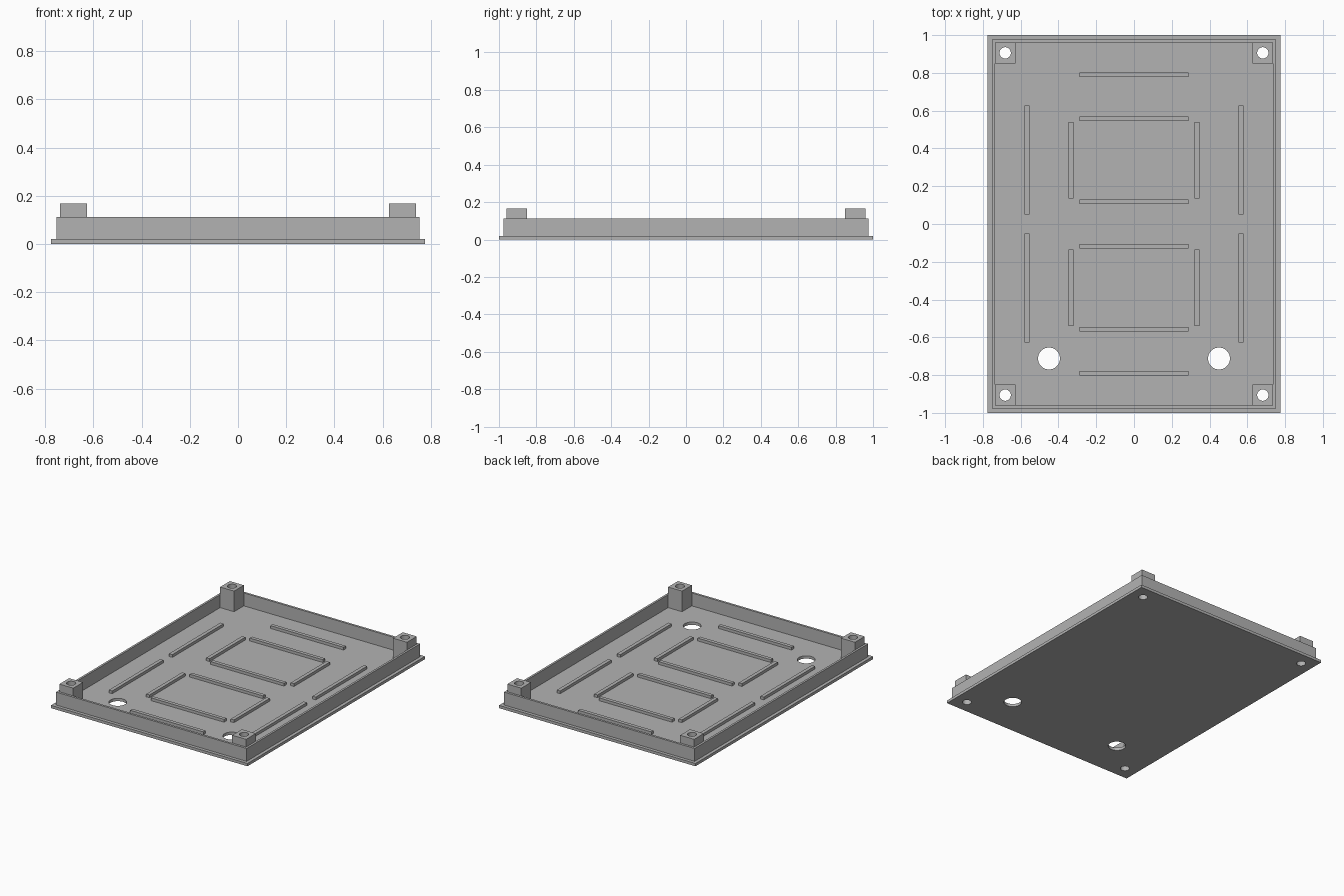
import bpy
import bmesh
from mathutils import Matrix

if "Cube" in bpy.data.objects:
    bpy.data.objects.remove(bpy.data.objects["Cube"])

grey = bpy.data.materials.new("plain grey")
grey.use_nodes = True
grey.diffuse_color = (0.45, 0.45, 0.45, 1)
grey.node_tree.nodes["Principled BSDF"].inputs["Base Color"].default_value = grey.diffuse_color

FLOOR, WALL_TOP, POST_TOP, RIB_TOP = 0.02, 0.112, 0.167, 0.04
POST_X, POST_Y, POST_HALF = 0.682, 0.906, 0.055
INNER_X, INNER_Y = POST_X + POST_HALF, POST_Y + POST_HALF
RIB = 0.013


def finish(name, bm):
    mesh = bpy.data.meshes.new(name)
    bm.to_mesh(mesh)
    bm.free()
    mesh.materials.append(grey)
    obj = bpy.data.objects.new(name, mesh)
    bpy.context.collection.objects.link(obj)
    return obj


def box(name, x, y, half_x, half_y, z0, z1):
    bm = bmesh.new()
    place = Matrix.Translation((x, y, (z0 + z1) / 2)) @ Matrix.Diagonal(
        (2 * half_x, 2 * half_y, z1 - z0, 1))
    bmesh.ops.create_cube(bm, size=1, matrix=place)
    return finish(name, bm)


def drill(obj, x, y, radius):
    """Cut a vertical round hole right through a part."""
    bm = bmesh.new()
    bmesh.ops.create_cone(bm, cap_ends=True, segments=40, radius1=radius,
                          radius2=radius, depth=1,
                          matrix=Matrix.Translation((x, y, 0)))
    cutter = finish("hole_cutter", bm)
    cutter.hide_render = True
    mod = obj.modifiers.new("hole", 'BOOLEAN')
    mod.operation = 'DIFFERENCE'
    mod.solver = 'EXACT'
    mod.object = cutter
    bpy.context.view_layer.objects.active = obj
    bpy.ops.object.modifier_apply(modifier=mod.name)
    bpy.data.objects.remove(cutter)


# Base plate with its projecting lip, and two large openings
plate = box("base_plate", 0, 0, 0.775, 1, 0, FLOOR)
for side in (-1, 1):
    drill(plate, side * 0.45, -0.712, 0.058)

# Rim wall: a rectangular ring extruded upward
bm = bmesh.new()
loops = [[bm.verts.new((sx * x, sy * y, FLOOR))
          for sx, sy in ((-1, -1), (1, -1), (1, 1), (-1, 1))]
         for x, y in ((0.752, 0.977), (INNER_X, INNER_Y))]
ring = []
for i in range(4):
    j = (i + 1) % 4
    ring.append(bm.faces.new((loops[0][i], loops[0][j], loops[1][j], loops[1][i])))
result = bmesh.ops.extrude_face_region(bm, geom=ring, use_keep_orig=True)
top = [v for v in result["geom"] if isinstance(v, bmesh.types.BMVert)]
bmesh.ops.translate(bm, verts=top, vec=(0, 0, WALL_TOP - FLOOR))
bmesh.ops.recalc_face_normals(bm, faces=bm.faces)
finish("rim_wall", bm)

# Corner posts, with screw holes running down through the plate
for sx, x_name in ((-1, "right"), (1, "left")):
    for sy, y_name in ((-1, "front"), (1, "back")):
        x, y = sx * POST_X, sy * POST_Y
        post = box(f"{y_name}_{x_name}_post", x, y, POST_HALF, POST_HALF, FLOOR, POST_TOP)
        drill(post, x, y, 0.03)
        drill(plate, x, y, 0.03)

# Low locating ribs on the floor
for sy, y_name in ((-1, "front"), (1, "back")):
    for label, y in (("end", 0.79), ("outer", 0.557), ("inner", 0.118)):
        box(f"{y_name}_{label}_cross_rib", 0, sy * y, 0.289, RIB, FLOOR, RIB_TOP)
    for sx, x_name in ((-1, "right"), (1, "left")):
        box(f"{y_name}_{x_name}_side_rib", sx * 0.566, sy * 0.339, RIB, 0.289, FLOOR, RIB_TOP)
        box(f"{y_name}_{x_name}_bay_rib", sx * 0.333, sy * 0.338, RIB, 0.202, FLOOR, RIB_TOP)
